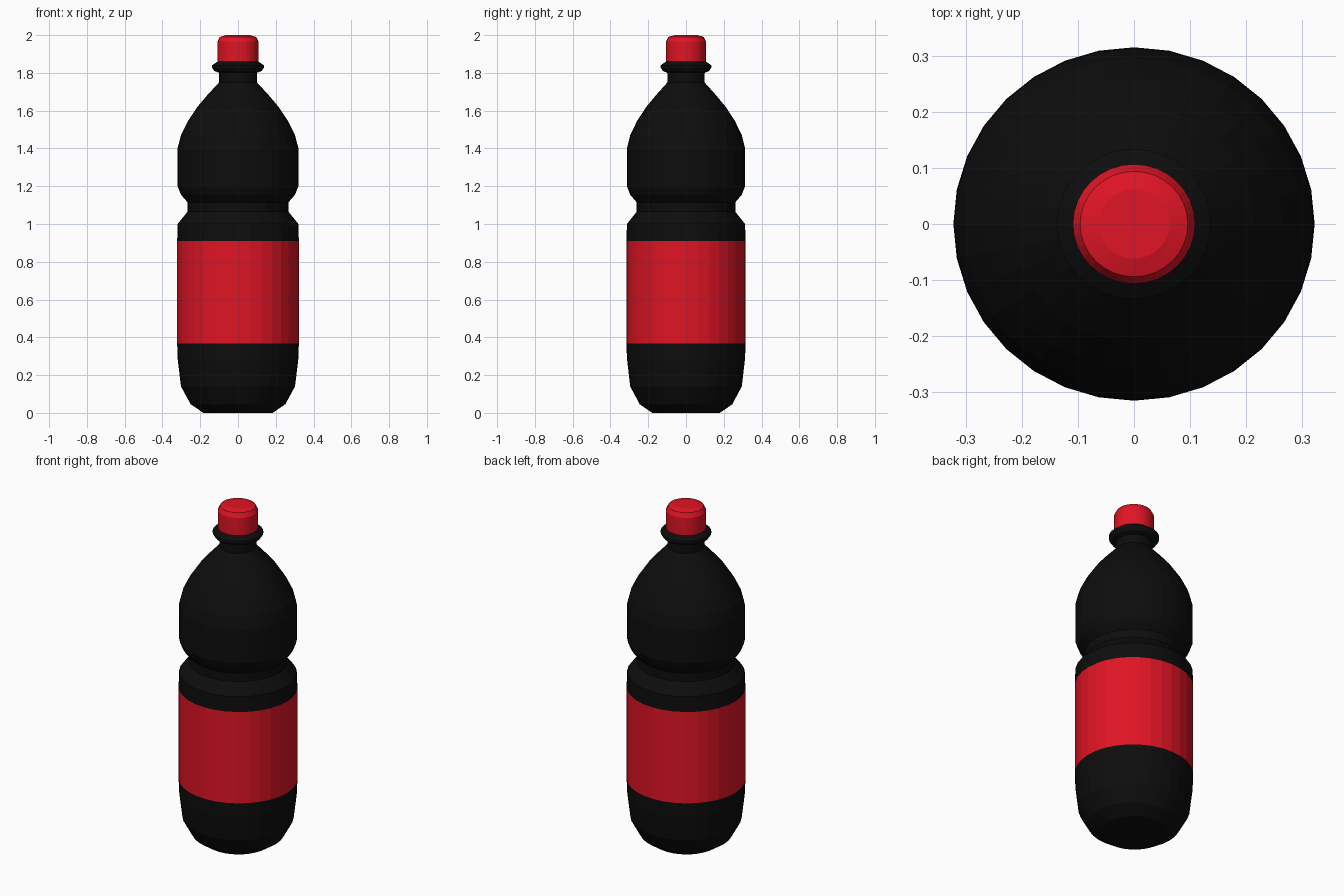
import bpy, bmesh, math

if "Cube" in bpy.data.objects:
    bpy.data.objects.remove(bpy.data.objects["Cube"])

SIDES = 32
Y_SCALE = 0.978


def material(name, colour):
    mat = bpy.data.materials.new(name)
    mat.diffuse_color = colour
    mat.use_nodes = True
    mat.node_tree.nodes["Principled BSDF"].inputs["Base Color"].default_value = mat.diffuse_color
    return mat


def lathe(name, profile, mat, cap_bottom=False, cap_top=False):
    """Revolve a (radius, height) profile, listed bottom to top, around z."""
    bm = bmesh.new()
    rings = []
    for r, z in profile:
        rings.append([bm.verts.new((r * math.cos(a), r * math.sin(a) * Y_SCALE, z))
                      for a in (2 * math.pi * i / SIDES for i in range(SIDES))])
    for low, high in zip(rings, rings[1:]):
        for i in range(SIDES):
            j = (i + 1) % SIDES
            bm.faces.new((low[i], low[j], high[j], high[i]))
    if cap_bottom:
        bm.faces.new(rings[0][::-1])
    if cap_top:
        bm.faces.new(rings[-1])
    mesh = bpy.data.meshes.new(name)
    bm.to_mesh(mesh)
    bm.free()
    mesh.materials.append(mat)
    obj = bpy.data.objects.new(name, mesh)
    bpy.context.collection.objects.link(obj)
    return obj


black = material("dark_liquid", (0.004, 0.004, 0.004, 1))
red = material("red_plastic", (0.75, 0.007, 0.018, 1))

# Rounded base below the label
lathe("bottle_base", [(0.183, 0), (0.25, 0.045), (0.302, 0.14),
                      (0.32, 0.29), (0.322, 0.367)], black, cap_bottom=True)

# Label band
lathe("label", [(0.322, 0.367), (0.322, 0.91)], red)

# Waist, domed shoulder, neck and neck ring
lathe("bottle_upper", [(0.322, 0.91), (0.32, 1.0), (0.267, 1.065), (0.267, 1.115),
                       (0.302, 1.155), (0.32, 1.20), (0.32, 1.40), (0.302, 1.47),
                       (0.265, 1.545), (0.215, 1.62), (0.16, 1.685), (0.10, 1.75),
                       (0.10, 1.80), (0.125, 1.81), (0.137, 1.828), (0.137, 1.84),
                       (0.108, 1.86), (0.09, 1.86)], black)

# Screw cap
lathe("cap", [(0.109, 1.86), (0.109, 1.965), (0.096, 1.99), (0.063, 2.0)],
      red, cap_top=True)
